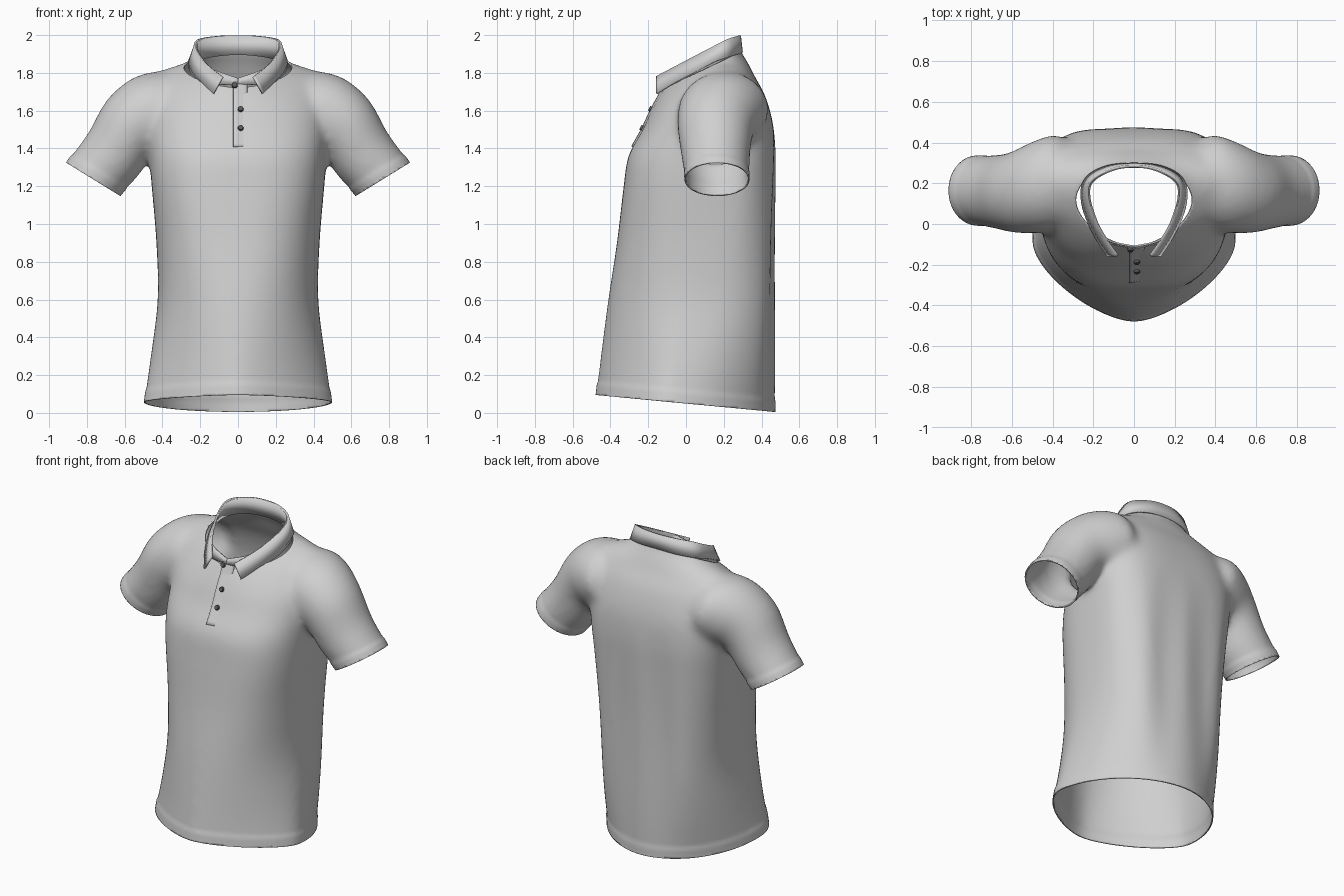
import bpy
import bmesh
import math
from mathutils import Vector
from mathutils.bvhtree import BVHTree

default_cube = bpy.data.objects.get("Cube")
if default_cube:
    bpy.data.objects.remove(default_cube, do_unlink=True)


def make_material(name, value):
    mat = bpy.data.materials.new(name)
    mat.use_nodes = True
    colour = (value, value, value, 1)
    mat.diffuse_color = colour
    mat.node_tree.nodes["Principled BSDF"].inputs["Base Color"].default_value = colour
    return mat


cloth = make_material("light grey cloth", 0.63)
button_grey = make_material("dark grey button", 0.1)


def add_object(name, bm, mat, thickness=0, offset=0):
    """Turn a bmesh into a smooth shaded object, optionally thickened."""
    mesh = bpy.data.meshes.new(name)
    bm.to_mesh(mesh)
    mesh.shade_smooth()
    mesh.set_sharp_from_angle(angle=math.radians(45))
    mesh.materials.append(mat)
    obj = bpy.data.objects.new(name, mesh)
    bpy.context.collection.objects.link(obj)
    if thickness:
        solid = obj.modifiers.new("thickness", "SOLIDIFY")
        solid.thickness = thickness
        solid.offset = offset
    return obj


def smooth_rows(rows, steps):
    """Catmull-Rom interpolation between tuples of any length."""
    out = []
    last = len(rows) - 1
    for i in range(last):
        near = [rows[min(max(i + k, 0), last)] for k in (-1, 0, 1, 2)]
        for j in range(steps):
            t = j / steps
            out.append(tuple(
                (2 * b + (c - a) * t + (2 * a - 5 * b + 4 * c - d) * t * t
                 + (3 * b - a - 3 * c + d) * t ** 3) / 2
                for a, b, c, d in zip(*near)))
    out.append(rows[-1])
    return out


def loft(bm, rings, closed=True):
    """Skin a list of point rings; closed rings also get end caps."""
    grid = [[bm.verts.new(p) for p in ring] for ring in rings]
    count = len(grid[0])
    for low, high in zip(grid, grid[1:]):
        for i in range(count if closed else count - 1):
            j = (i + 1) % count
            bm.faces.new((low[i], low[j], high[j], high[i]))
    if closed:
        bm.faces.new(grid[0][::-1])
        bm.faces.new(grid[-1])


SEGMENTS = 72
ANGLES = [math.tau * i / SEGMENTS for i in range(SEGMENTS)]


def power(value, n):
    return math.copysign(abs(value) ** (2 / n), value)


def torso_ring(z, half, front, back, mid, n_front, n_back):
    """Cross-section with separate front and back curvature and soft back folds."""
    ring = []
    fold = 0.011 * math.sin(math.pi * min(1, max(0, z / 1.5)))
    for a in ANGLES:
        c, s = math.cos(a), math.sin(a)
        n, depth = (n_back, back - mid) if s > 0 else (n_front, mid - front)
        x = half * power(c, n)
        y = mid + depth * power(s, n) + fold * max(0, s) * math.cos(x * 22)
        ring.append((x, y, z))
    return ring


def sleeve_ring(side, top_x, top_z, low_x, low_z, front, back):
    ring = []
    for a in ANGLES:
        t = (1 + math.cos(a)) / 2
        ring.append((side * (low_x + (top_x - low_x) * t),
                     (front + back) / 2 + (back - front) / 2 * math.sin(a),
                     low_z + (top_z - low_z) * t))
    return ring


# Torso: height, half width, front, back, widest depth, front and back roundness
torso = [
    (-.1, .505, -.488, .47, -.1, 1.5, 1.95),
    (.05, .497, -.482, .47, -.1, 1.5, 1.95),
    (.3, .462, -.452, .468, -.04, 1.65, 2.4),
    (.6, .425, -.412, .464, .04, 2, 3),
    (.9, .432, -.366, .464, .1, 2.4, 3.1),
    (1.2, .457, -.33, .47, .12, 2.7, 3.2),
    (1.36, .47, -.305, .473, .13, 2.6, 3.3),
    (1.5, .48, -.23, .465, .13, 2.4, 3.3),
    (1.6, .49, -.185, .445, .14, 2.1, 3),
    (1.7, .5, -.13, .41, .16, 1.65, 2.6),
    (1.77, .5, -.08, .37, .18, 1.35, 2.2),
    (1.82, .39, -.03, .345, .2, 1.35, 2),
    (1.86, .27, 0, .325, .2, 1.6, 2),
    (1.93, .215, .01, .285, .17, 2, 2),
    (2.04, .2, .01, .28, .17, 2, 2),
]
# Sleeve: top x and z, underside x and z, front, back
sleeve = [
    (.28, 1.79, .22, 1.5, .07, .34),
    (.43, 1.808, .31, 1.42, -.025, .435),
    (.57, 1.766, .39, 1.38, -.045, .41),
    (.7, 1.65, .45, 1.36, -.045, .36),
    (.795, 1.48, .535, 1.245, -.025, .34),
    (.91, 1.325, .625, 1.15, -.005, .335),
    (.96, 1.24, .675, 1.065, -.005, .335),
]

# Merge the closed torso and sleeves into one blended volume
bm = bmesh.new()
loft(bm, [torso_ring(*row) for row in smooth_rows(torso, 4)])
for side in (1, -1):
    loft(bm, [sleeve_ring(side, *row) for row in smooth_rows(sleeve, 5)])
bmesh.ops.recalc_face_normals(bm, faces=bm.faces)
volume = add_object("shirt_volume", bm, cloth)
bm.free()
remesh = volume.modifiers.new("blend", "REMESH")
remesh.mode = "VOXEL"
remesh.voxel_size = 0.016
graph = bpy.context.evaluated_depsgraph_get()
blended = bpy.data.meshes.new_from_object(volume.evaluated_get(graph))
bpy.data.objects.remove(volume, do_unlink=True)
bm = bmesh.new()
bm.from_mesh(blended)
bpy.data.meshes.remove(blended)
for _ in range(16):
    bmesh.ops.smooth_vert(bm, verts=bm.verts, factor=0.5,
                          use_axis_x=True, use_axis_y=True, use_axis_z=True)


def cut_opening(point, normal, band, inside):
    """Open the shirt at a plane and raise a soft hem band next to the edge."""
    point, normal = Vector(point), Vector(normal).normalized()
    faces = [f for f in bm.faces if inside(f.calc_center_median())]
    geom = set(faces)
    for f in faces:
        geom.update(f.verts)
        geom.update(f.edges)
    bmesh.ops.bisect_plane(bm, geom=list(geom), dist=1e-5, plane_co=point,
                           plane_no=normal, clear_outer=True)
    bm.normal_update()
    for v in bm.verts:
        depth = (v.co - point).dot(normal) + band
        if inside(v.co) and depth > 0:
            v.co += v.normal * 0.005 * min(1, depth / 0.02)


# Hem, neck and cuff openings
cut_opening((0, .47, .005), (0, -.09, -.95), .075, lambda p: p.z < 0.5)
cut_opening((0, .29, 1.91), (0, -.2, .43), 0, lambda p: p.z > 1.6)
for side in (1, -1):
    cut_opening((side * .91, 0, 1.325), (side * .175, 0, -.285), .06,
                lambda p: p.x * side > 0.56)
bm.normal_update()
surface = BVHTree.FromBMesh(bm)
add_object("shirt_body", bm, cloth, 0.008, -1)
bm.free()


def chest_y(x, z):
    """Depth of the chest surface, carried on up to the collar."""
    level = min(z, 1.68)
    hit = surface.ray_cast(Vector((x, -2, level)), Vector((0, 1, 0)))[0]
    return hit.y + (z - level) * 0.4


# Button placket: raised along the overlapping edge, sinking into the chest
bm = bmesh.new()
loft(bm, [[(x, chest_y(x, z) - 0.007 + 0.014 * i / 5, z)
           for i, x in enumerate((-.025, -.01, .005, .02, .035, .05))]
          for z in [1.41 + 0.017 * k for k in range(21)]], closed=False)
add_object("button_placket", bm, cloth, 0.005)
bm.free()

# Buttons
for number, (x, z) in enumerate([(-.018, 1.735), (.014, 1.61), (.014, 1.51)]):
    bm = bmesh.new()
    bmesh.ops.create_cone(bm, cap_ends=True, segments=20, radius1=0.016,
                          radius2=0.013, depth=0.012)
    button = add_object(f"button_{number + 1}", bm, button_grey)
    bm.free()
    button.location = (x, chest_y(x, z) - 0.011, z)
    button.rotation_euler = Vector((0, -.89, .45)).to_track_quat("Z", "Y").to_euler()


def collar_strip(name, edges, thickness):
    """Loft between half paths that run from the back centre to the front."""
    paths = []
    for half in edges:
        mirrored = [(-x, y, z) for x, y, z in half[:0:-1]]
        paths.append(smooth_rows(mirrored + half, 6))
    bm = bmesh.new()
    loft(bm, paths, closed=False)
    bmesh.ops.recalc_face_normals(bm, faces=bm.faces)
    add_object(name, bm, cloth, thickness)
    bm.free()


# Collar: folded leaf outside, upright stand inside
fold_line = [(0, .285, 1.998), (.11, .268, 1.994), (.208, .213, 1.976),
             (.225, .14, 1.936), (.193, .03, 1.878), (.14, -.07, 1.825),
             (.08, -.155, 1.78)]
leaf_edge = [(0, .295, 1.908), (.13, .283, 1.902), (.225, .235, 1.886),
             (.258, .16, 1.862), (.24, .05, 1.805), (.19, -.06, 1.748),
             (.13, -.155, 1.69)]
stand_edge = [(0, .28, 1.895), (.13, .27, 1.885), (.225, .225, 1.863),
              (.258, .15, 1.838), (.238, .04, 1.785), (.16, -.075, 1.74),
              (0, -.118, 1.74)]
stand_top = [(x * 0.97, y - 0.004, z - 0.003) for x, y, z in fold_line[:-1]]
stand_top.append((0, -.11, 1.772))
collar_strip("collar_leaf", [fold_line, leaf_edge], 0.012)
collar_strip("collar_stand", [stand_top, stand_edge], 0.008)
